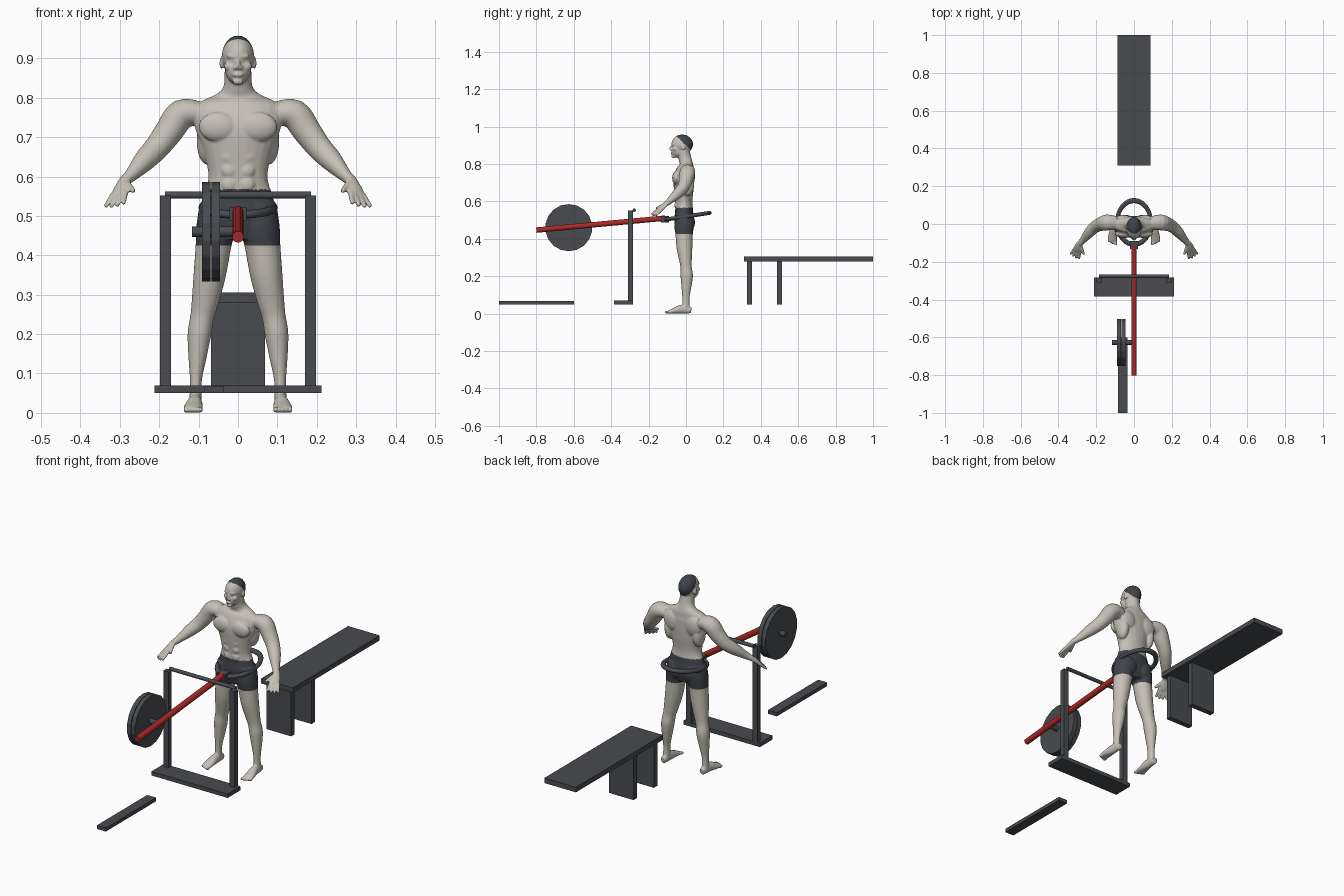
import bpy, bmesh, math
from mathutils import Vector, Matrix

cube = bpy.data.objects.get("Cube")
if cube:
    bpy.data.objects.remove(cube, do_unlink=True)


def material(name, rgb):
    m = bpy.data.materials.new(name)
    m.use_nodes = True
    m.diffuse_color = (*rgb, 1)
    m.node_tree.nodes["Principled BSDF"].inputs["Base Color"].default_value = (*rgb, 1)
    return m


SKIN = material("pale stone skin", (0.56, 0.53, 0.47))
DARK = material("dark cloth and hair", (0.05, 0.056, 0.066))
STEEL = material("dark grey steel", (0.065, 0.07, 0.08))
RED = material("red paint", (0.42, 0.022, 0.022))


# ---------- equipment helpers ----------
def box(name, lo, hi, mat=STEEL):
    lo, hi = Vector(lo), Vector(hi)
    bpy.ops.mesh.primitive_cube_add(size=1, location=(lo + hi) / 2)
    ob = bpy.context.object
    ob.name = name
    ob.data.transform(Matrix.Diagonal((*(hi - lo), 1)))
    ob.data.materials.append(mat)
    return ob


def rod(name, p, q, radius, mat=STEEL, sides=24, smooth=True):
    p, q = Vector(p), Vector(q)
    turn = (q - p).to_track_quat("Z", "Y").to_euler()
    bpy.ops.mesh.primitive_cylinder_add(vertices=sides, radius=radius, depth=(q - p).length,
                                        location=(p + q) / 2, rotation=turn)
    ob = bpy.context.object
    ob.name = name
    ob.data.materials.append(mat)
    if smooth:
        bpy.ops.object.shade_smooth_by_angle(angle=math.radians(40))
    return ob


# Bench behind the figure
box("bench_top", (-0.088, 0.31, 0.28), (0.088, 1.0, 0.305))
for name, y in (("bench_front_leg", 0.325), ("bench_rear_leg", 0.487)):
    box(name, (-0.068, y, 0.05), (0.068, y + 0.027, 0.28))

# Floor strip and upright stand
box("floor_strip", (-0.085, -1.0, 0.05), (-0.035, -0.6, 0.068))
box("stand_base", (-0.212, -0.385, 0.05), (0.212, -0.284, 0.07))
for side, s in (("left", 1), ("right", -1)):
    x = s * 0.184
    box(side + "_post", (x - 0.014, -0.31, 0.07), (x + 0.014, -0.284, 0.552))
rod("stand_crossbar", (-0.185, -0.277, 0.553), (0.185, -0.277, 0.553), 0.009)

# Red lever with its weight plates
rod("red_lever", (0, -0.8, 0.447), (0, -0.11, 0.511), 0.0145, RED)
rod("plate_axle", (-0.117, -0.627, 0.46), (0, -0.627, 0.46), 0.013)
for name, x in (("outer_plate", -0.091), ("inner_plate", -0.067)):
    rod(name, (x, -0.627, 0.46), (x + 0.021, -0.627, 0.46), 0.126, sides=18, smooth=False)

# Hip ring and clamp
bpy.ops.mesh.primitive_torus_add(major_segments=48, minor_segments=12, major_radius=0.09,
                                 minor_radius=0.0105, location=(0, 0.008, 0.521))
ring = bpy.context.object
ring.name = "hip_ring"
ring.data.transform(Matrix.Rotation(0.15, 4, "X") @ Matrix.Diagonal((1, 1.3, 1, 1)))
ring.data.materials.append(STEEL)
bpy.ops.object.shade_smooth_by_angle(angle=math.radians(60))
box("ring_clamp", (-0.022, -0.133, 0.488), (0.022, -0.09, 0.522))

# ---------- figure, merged from overlapping volumes ----------
bm = bmesh.new()
SIDES = 24


def blob(centre, size):
    bmesh.ops.create_uvsphere(bm, u_segments=20, v_segments=12, radius=1,
                              matrix=Matrix.Translation(centre) @ Matrix.Diagonal((*size, 1)))


def tube(points, ref=(0, 1, 0), steps=4):
    """Loft of ellipses (x, y, z, half width, half depth along ref)."""
    pts = [Vector(p) for p in points]
    pts = [pts[0]] + pts + [pts[-1]]
    path = []
    for a, b, c, d in zip(pts, pts[1:], pts[2:], pts[3:]):
        for k in range(steps):
            t = k / steps
            path.append(b + (c - a) * (t / 2) + (a * 2 - b * 5 + c * 4 - d) * (t * t / 2)
                        + (b * 3 - a - c * 3 + d) * (t ** 3 / 2))
    path.append(pts[-1])
    rings = []
    for i, p in enumerate(path):
        along = (path[min(i + 1, len(path) - 1)] - path[max(i - 1, 0)])
        along = Vector(along[:3]).normalized()
        v = Vector(ref)
        v = (v - along * v.dot(along)).normalized()
        u = along.cross(v)
        ring_verts = []
        for k in range(SIDES):
            ang = math.tau * k / SIDES
            ring_verts.append(bm.verts.new(Vector(p[:3]) + u * (p[3] * math.cos(ang))
                                           + v * (p[4] * math.sin(ang))))
        rings.append(ring_verts)
    for r0, r1 in zip(rings, rings[1:]):
        for k in range(SIDES):
            n = (k + 1) % SIDES
            bm.faces.new((r0[k], r0[n], r1[n], r1[k]))
    bm.faces.new(rings[0][::-1])
    bm.faces.new(rings[-1])


# Torso and neck
tube([(0, -.01, .44, .07, .04), (0, -.01, .5, .098, .052), (0, -.01, .55, .088, .048),
      (0, -.012, .6, .075, .046), (0, -.012, .66, .087, .052), (0, -.012, .72, .108, .055),
      (0, -.004, .765, .115, .048), (0, .002, .79, .095, .038), (0, .0, .81, .052, .034),
      (0, -.006, .832, .036, .034), (0, -.014, .87, .034, .034)])

# Head: skull, jaw, brow, nose, lips, chin
blob((0, -.02, .906), (.041, .058, .052))
blob((0, -.044, .872), (.033, .034, .038))
blob((0, -.066, .905), (.03, .012, .007))
blob((0, -.076, .884), (.007, .013, .014))
blob((0, -.075, .858), (.014, .007, .006))
blob((0, -.068, .841), (.014, .01, .009))

for s in (-1, 1):
    # Ears, nostrils and cheeks
    blob((s * .042, -.014, .888), (.005, .01, .016))
    blob((s * .007, -.078, .876), (.006, .007, .005))
    blob((s * .022, -.058, .88), (.014, .013, .012))
    # Chest, back and seat muscles
    blob((s * .05, -.052, .726), (.05, .022, .038))
    blob((s * .058, .026, .735), (.045, .022, .05))
    blob((s * .078, .008, .69), (.027, .036, .06))
    blob((s * .045, .018, .488), (.044, .03, .046))
    for z in (.58, .615, .65):
        blob((s * .022, -.05, z), (.021, .012, .02))
    # Leg
    tube([(s * .052, -.008, .53, .045, .048), (s * .057, -.01, .47, .049, .052),
          (s * .063, -.01, .42, .045, .046), (s * .072, -.008, .35, .041, .042),
          (s * .084, -.002, .28, .034, .033), (s * .091, .001, .245, .03, .03),
          (s * .098, .004, .2, .03, .033), (s * .103, .002, .14, .023, .026),
          (s * .107, -.001, .08, .015, .019), (s * .108, 0, .02, .016, .02)])
    # Foot and toes
    tube([(s * .108, .028, .018, .014, .016), (s * .109, -.02, .024, .018, .024),
          (s * .113, -.065, .015, .024, .015), (s * .114, -.092, .009, .024, .009)], (0, 0, 1))
    for i in range(5):
        blob((s * (.095 + .0095 * i), -.102 + .004 * i, .008), (.0055, .012, .008))
    # Arm
    tube([(s * .095, .006, .76, .03, .036), (s * .143, .008, .758, .038, .042),
          (s * .175, .0, .715, .036, .037), (s * .205, -.015, .675, .032, .032),
          (s * .236, -.045, .642, .028, .028), (s * .268, -.083, .607, .018, .019),
          (s * .288, -.105, .588, .013, .015)])
    # Hand: palm, fingers and thumb
    wrist = Vector((s * .288, -.105, .588))
    out = Vector((s * .27, -.72, -.64)).normalized()
    across = Vector((s * -.85, -.45, .15)).normalized()
    knuckles = wrist + out * .052
    tube([(*(wrist - out * .012), .012, .014), (*(wrist + out * .025), .012, .022),
          (*knuckles, .009, .022)], across)
    for i in (-1.5, -.5, .5, 1.5):
        base = knuckles + across * (.0115 * i) - out * .006
        tip = base + out * (.056 - .005 * abs(i)) + across * (.006 * i)
        tube([(*base, .0075, .0075), (*tip, .0055, .0055)], across)
    base, tip = wrist + out * .01 + across * .008, wrist + out * .05 + across * .042
    tube([(*base, .011, .01), (*tip, .006, .006)], (0, 0, 1))

bmesh.ops.recalc_face_normals(bm, faces=bm.faces)
mesh = bpy.data.meshes.new("standing_figure")
bm.to_mesh(mesh)
bm.free()
figure = bpy.data.objects.new("standing_figure", mesh)
bpy.context.collection.objects.link(figure)

# Fuse the volumes into one smooth skin
fuse = figure.modifiers.new("fuse", "REMESH")
fuse.mode = "VOXEL"
fuse.voxel_size = 0.0035
relax = figure.modifiers.new("relax", "SMOOTH")
relax.factor = 0.5
relax.iterations = 4
bpy.context.view_layer.update()
graph = bpy.context.evaluated_depsgraph_get()
skin = bpy.data.meshes.new_from_object(figure.evaluated_get(graph))
figure.modifiers.clear()
figure.data = skin
skin.materials.clear()
skin.materials.append(SKIN)
skin.materials.append(DARK)

# Shorts by height, hair by a plane sloping down to the nape
for f in skin.polygons:
    c = f.center
    shorts = 0.424 < c.z < 0.567 and abs(c.x) < 0.14
    hair = c.z > 0.868 and c.z + 0.95 * c.y > 0.9
    f.material_index = 1 if shorts or hair else 0
    f.use_smooth = True
